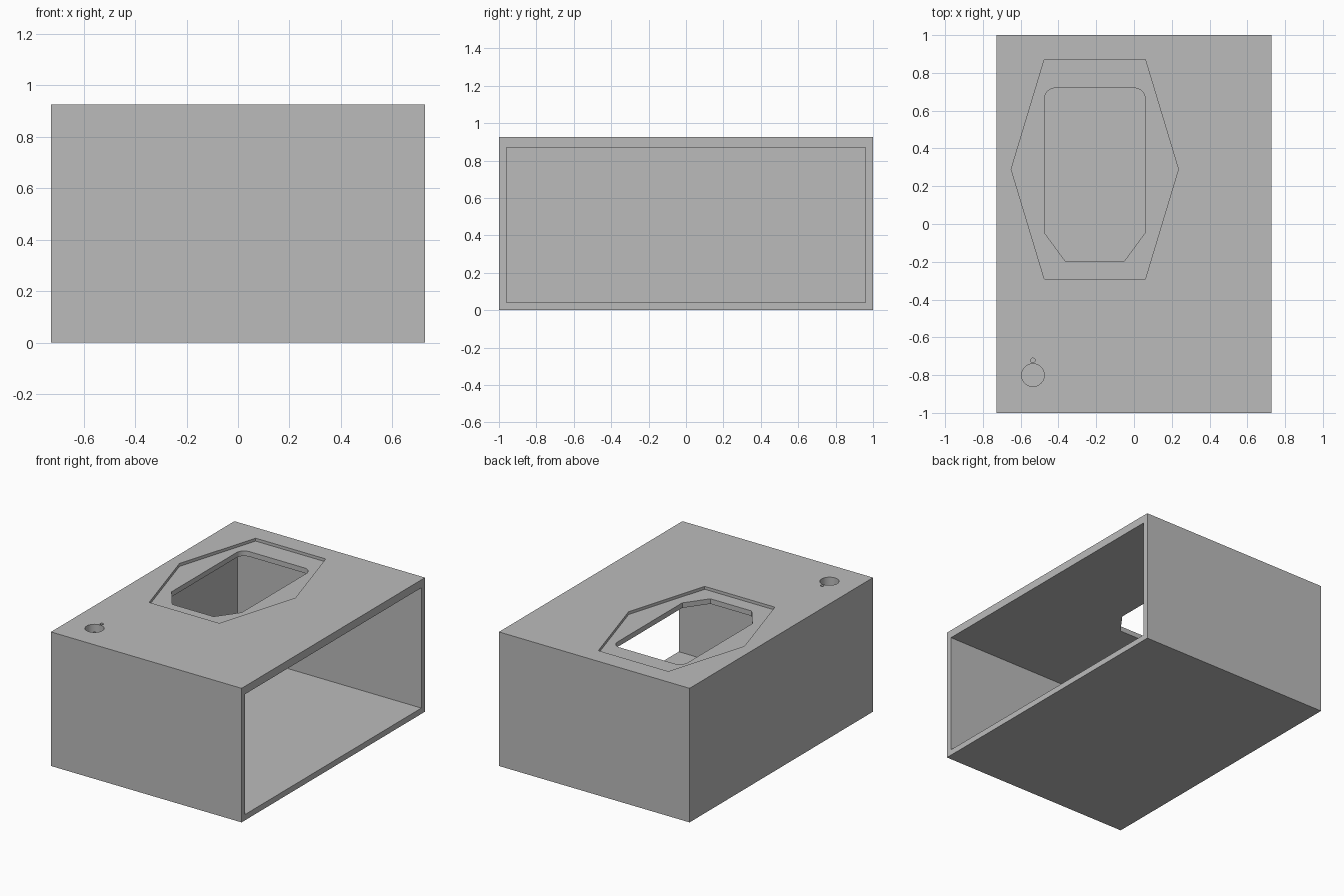
import bpy
import bmesh
from math import cos, sin, pi, radians

default_cube = bpy.data.objects.get("Cube")
if default_cube:
    bpy.data.objects.remove(default_cube, do_unlink=True)

WIDTH, LENGTH, HEIGHT = 1.455, 2.0, 0.925
CEILING = 0.87          # underside of the top panel
RECESS = 0.905          # floor of the shallow hexagonal recess
ABOVE = HEIGHT + 0.1    # cutters overshoot the top


def prism(name, outline, z0, z1):
    """Extrude a counter-clockwise outline from z0 up to z1."""
    bm = bmesh.new()
    base = bm.faces.new([bm.verts.new((x, y, z0)) for x, y in outline])
    top = bmesh.ops.extrude_face_region(bm, geom=[base])["geom"]
    for v in top:
        if isinstance(v, bmesh.types.BMVert):
            v.co.z = z1
    bmesh.ops.recalc_face_normals(bm, faces=bm.faces)
    mesh = bpy.data.meshes.new(name)
    bm.to_mesh(mesh)
    bm.free()
    obj = bpy.data.objects.new(name, mesh)
    bpy.context.collection.objects.link(obj)
    return obj


def rectangle(x0, x1, y0, y1):
    return [(x0, y0), (x1, y0), (x1, y1), (x0, y1)]


def arc(cx, cy, r, start, end, steps):
    angles = [start + (end - start) * i / steps for i in range(steps + 1)]
    return [(cx + r * cos(a), cy + r * sin(a)) for a in angles]


def circle(cx, cy, r, steps=48):
    return arc(cx, cy, r, 0, 2 * pi, steps)[:-1]


# Outer shell block
housing = prism("housing", rectangle(-WIDTH / 2, WIDTH / 2, -LENGTH / 2, LENGTH / 2), 0, HEIGHT)

# Hexagonal recess and the window with two rounded and two chamfered corners
left, right, middle = -0.475, 0.06, 0.29
hexagon = [(left, -0.29), (right, -0.29), (0.235, middle),
           (right, 0.87), (left, 0.87), (-0.65, middle)]
r = 0.06
window = [(-0.365, -0.195), (-0.05, -0.195), (right, -0.045)]
window += arc(right - r, 0.72 - r, r, 0, pi / 2, 10)
window += arc(left + r, 0.72 - r, r, pi / 2, pi, 10)
window += [(left, -0.045)]

# Cavity open on the left side, then the openings in the top panel
cutters = [
    prism("cavity_cutter", rectangle(-0.675, 1, -0.96, 0.96), 0.04, CEILING),
    prism("recess_cutter", hexagon, RECESS, ABOVE),
    prism("window_cutter", window, 0.8, ABOVE),
    prism("button_hole_cutter", circle(-0.535, -0.8, 0.06), 0.8, ABOVE),
    prism("pin_hole_cutter", circle(-0.535, -0.722, 0.012, 24), 0.8, ABOVE),
]

bpy.context.view_layer.objects.active = housing
for cutter in cutters:
    cutter.hide_render = True
    mod = housing.modifiers.new(cutter.name, "BOOLEAN")
    mod.operation = "DIFFERENCE"
    mod.solver = "EXACT"
    mod.object = cutter
    bpy.ops.object.modifier_apply(modifier=mod.name)
    bpy.data.objects.remove(cutter, do_unlink=True)

# Single plain grey
grey = bpy.data.materials.new("plain_grey")
grey.use_nodes = True
colour = (0.5, 0.5, 0.5, 1)
grey.diffuse_color = colour
grey.node_tree.nodes["Principled BSDF"].inputs["Base Color"].default_value = colour
housing.data.materials.clear()
housing.data.materials.append(grey)

bpy.ops.object.select_all(action="DESELECT")
housing.select_set(True)
bpy.ops.object.shade_smooth_by_angle(angle=radians(30))
